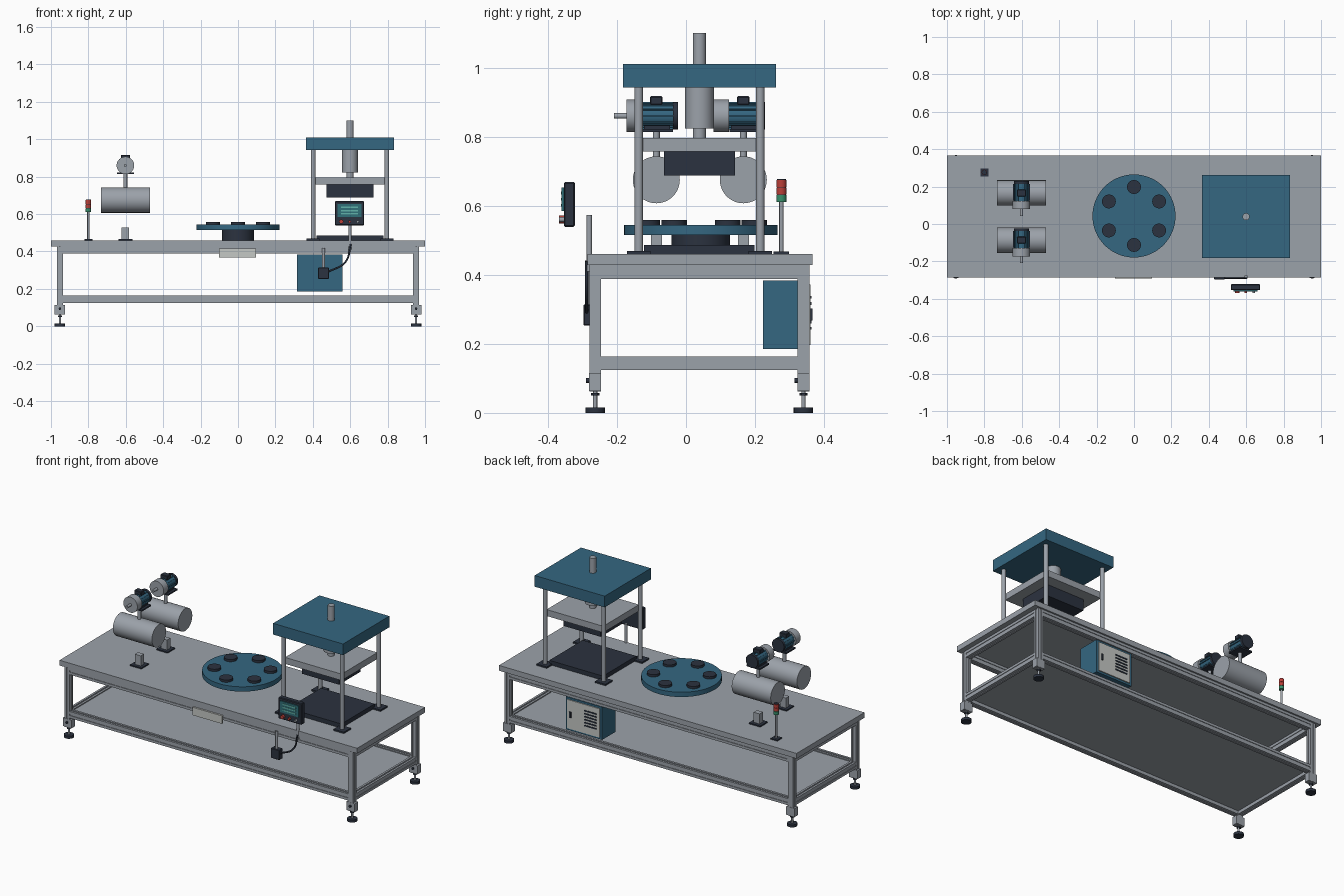
import bpy, bmesh, math
from mathutils import Matrix, Vector

if "Cube" in bpy.data.objects:
    bpy.data.objects.remove(bpy.data.objects["Cube"], do_unlink=True)


def material(name, r, g, b):
    m = bpy.data.materials.new(name)
    m.use_nodes = True
    m.diffuse_color = (r, g, b, 1)
    m.node_tree.nodes["Principled BSDF"].inputs["Base Color"].default_value = (r, g, b, 1)
    return m


STEEL = material("steel grey", 0.33, 0.36, 0.40)
BLUE = material("machine blue", 0.035, 0.135, 0.22)
DARK = material("dark slate", 0.024, 0.032, 0.05)
PALE = material("pale panel", 0.56, 0.58, 0.56)
RED = material("signal red", 0.5, 0.05, 0.04)
GREEN = material("signal green", 0.04, 0.28, 0.15)
SCREEN = material("screen teal", 0.03, 0.16, 0.19)
TEXT = material("screen mint", 0.12, 0.45, 0.40)


def finish(name, bm, mat, smooth=False):
    bmesh.ops.recalc_face_normals(bm, faces=bm.faces)
    me = bpy.data.meshes.new(name)
    bm.to_mesh(me)
    bm.free()
    me.materials.append(mat)
    ob = bpy.data.objects.new(name, me)
    bpy.context.collection.objects.link(ob)
    if smooth:
        bpy.ops.object.select_all(action='DESELECT')
        ob.select_set(True)
        bpy.context.view_layer.objects.active = ob
        bpy.ops.object.shade_smooth_by_angle(angle=math.radians(35))
    return ob


def box(name, x, y, z, mat, bevel=0):
    """Box from (low, high) ranges along each axis."""
    bm = bmesh.new()
    bmesh.ops.create_cube(bm, size=1)
    for v in bm.verts:
        v.co = Vector([(a + b) / 2 + c * (b - a) for (a, b), c in zip((x, y, z), v.co)])
    if bevel:
        bmesh.ops.bevel(bm, geom=bm.edges[:], offset=bevel, segments=1, affect='EDGES')
    return finish(name, bm, mat)


def around(c, half):
    return (c - half, c + half)


AXES = {'Z': Matrix(), 'X': Matrix.Rotation(math.pi / 2, 4, 'Y'),
        'Y': Matrix.Rotation(-math.pi / 2, 4, 'X')}


def rod(name, center, r, lo, hi, mat, axis='Z', sides=40):
    """Cylinder along an axis; center gives the other two coordinates in order."""
    pos = list(center)
    pos.insert('XYZ'.index(axis), (lo + hi) / 2)
    bm = bmesh.new()
    bmesh.ops.create_cone(bm, cap_ends=True, segments=sides, radius1=r, radius2=r,
                          depth=hi - lo, matrix=Matrix.Translation(pos) @ AXES[axis])
    return finish(name, bm, mat, True)


def slotted_bar(name, center, w, h, lo, hi, axis):
    """Aluminium extrusion with a T-slot on each side."""
    quarter = [(0.5, -0.5), (0.5, -0.12), (0.4, -0.12), (0.4, 0.12), (0.5, 0.12)]
    bm = bmesh.new()
    ring = []
    for k in range(4):
        turn = Matrix.Rotation(k * math.pi / 2, 2)
        for p in quarter:
            a, b = turn @ Vector(p)
            co = [center[0] + a * w, center[1] + b * h]
            co.insert('XYZ'.index(axis), lo)
            ring.append(bm.verts.new(co))
    face = bm.faces.new(ring)
    out = bmesh.ops.extrude_face_region(bm, geom=[face])
    move = Vector([hi - lo if a == axis else 0 for a in 'XYZ'])
    bmesh.ops.translate(bm, vec=move,
                        verts=[v for v in out['geom'] if isinstance(v, bmesh.types.BMVert)])
    return finish(name, bm, STEEL)


# Table and frame
FRONT, BACK, SIDE = -0.263, 0.34, 0.952
box("table_top", (-1, 1), (-0.285, 0.367), (0.428, 0.46), STEEL)
box("lower_shelf", (-0.945, 0.945), (-0.255, 0.332), (0.146, 0.158), STEEL)
for zc in (0.408, 0.144):
    for y in (FRONT, BACK):
        slotted_bar("long_rail", (y, zc), 0.034, 0.04, -SIDE + 0.017, SIDE - 0.017, 'X')
    for x in (-SIDE, SIDE):
        slotted_bar("cross_rail", (x, zc), 0.034, 0.04, FRONT + 0.017, BACK - 0.017, 'Y')
for x in (-SIDE, SIDE):
    for y in (FRONT, BACK):
        slotted_bar("leg", (x, y), 0.034, 0.034, 0.062, 0.428, 'Z')
        box("foot_bracket", around(x, 0.028), around(y, 0.0175), (0.064, 0.115), STEEL)
        rod("bracket_bolt", (x, 0.094), 0.007, y - 0.026, y, DARK, 'Y', 12)
        rod("foot_stem", (x, y), 0.006, 0.01, 0.07, STEEL, sides=16)
        rod("foot_nut", (x, y), 0.012, 0.05, 0.057, DARK, sides=6)
        rod("foot_pad", (x, y), 0.028, 0, 0.016, DARK)
box("label_plate", (-0.102, 0.096), (-0.291, -0.279), (0.369, 0.417), PALE)

# Press
PX, PY = 0.599, 0.039
box("press_head", around(PX, 0.235), around(PY, 0.222), (0.942, 1.01), BLUE)
rod("ram_rod", (PX, PY), 0.019, 0.79, 1.1, STEEL)
rod("ram_cylinder", (PX, PY), 0.042, 0.823, 0.945, STEEL)
box("moving_plate", around(PX, 0.19), around(PY, 0.172), (0.757, 0.796), STEEL)
box("upper_die", around(PX, 0.125), around(PY, 0.103), (0.688, 0.757), DARK)
box("press_bed", around(PX, 0.18), around(PY, 0.16), (0.46, 0.486), DARK)
for sx in (-1, 1):
    for sy in (-1, 1):
        x, y = PX + sx * 0.197, PY + sy * 0.176
        rod("press_post", (x, y), 0.0125, 0.46, 0.945, STEEL, sides=24)
        box("post_foot", around(x, 0.035), around(y, 0.034), (0.46, 0.469), DARK)

# Rotary table
TY = 0.043
rod("turntable_hub", (0, TY), 0.085, 0.46, 0.516, DARK, sides=48)
rod("turntable_disc", (0, TY), 0.222, 0.515, 0.544, BLUE, sides=64)
for k in range(6):
    a = math.radians(30 + 60 * k)
    rod("station_puck", (0.155 * math.cos(a), TY + 0.155 * math.sin(a)), 0.037,
        0.54, 0.558, DARK, sides=32)

# Drums, pedestals and motors
DX = -0.602
for y in (-0.086, 0.166):
    rod("drum", (y, 0.675), 0.068, -0.733, -0.471, STEEL, 'X', 48)
    box("pedestal_foot", around(DX, 0.038), around(y, 0.036), (0.46, 0.467), DARK)
    box("pedestal", around(DX, 0.02), around(y, 0.016), (0.465, 0.528), STEEL)
    mz = 0.86
    rod("motor_shaft", (DX, mz), 0.008, y - 0.123, y - 0.08, STEEL, 'Y', 16)
    rod("motor_flange", (DX, mz), 0.047, y - 0.087, y - 0.042, STEEL, 'Y')
    rod("motor_body", (DX, mz), 0.035, y - 0.042, y + 0.05, BLUE, 'Y')
    rod("motor_fan_cover", (DX, mz), 0.04, y + 0.048, y + 0.063, DARK, 'Y')
    for k in range(12):
        fin = box("motor_fin", (-0.002, 0.002), (y - 0.042, y + 0.048), (0.033, 0.04), BLUE)
        fin.matrix_world = Matrix.Translation((DX, 0, mz)) @ Matrix.Rotation(k * math.pi / 6, 4, 'Y')
    box("terminal_box", around(DX, 0.024), around(y, 0.018), (0.892, 0.917), DARK, 0.003)
    box("motor_foot", around(DX, 0.045), (y - 0.04, y + 0.048), (0.813, 0.822), DARK)
    box("motor_foot_web", around(DX, 0.03), (y - 0.035, y + 0.04), (0.82, 0.832), DARK)
    rod("motor_stand", (DX, y), 0.01, 0.735, 0.815, STEEL, sides=16)

# Signal tower
tower = (-0.8, 0.276)
box("tower_foot", around(-0.8, 0.022), around(0.276, 0.022), (0.46, 0.467), DARK)
rod("tower_pole", tower, 0.006, 0.46, 0.615, STEEL, sides=16)
for k, (mat, name) in enumerate([(GREEN, "green_lamp"), (RED, "middle_lamp"), (RED, "top_lamp")]):
    z = 0.611 + 0.0215 * k
    rod(name, tower, 0.0145, z, z + 0.02, mat, sides=24)
    rod("lamp_divider", tower, 0.013, z + 0.018, z + 0.023, DARK, sides=24)

# Operator panel
box("operator_panel", around(PX - 0.003, 0.078), (-0.354, -0.322), (0.539, 0.669), DARK, 0.004)
box("panel_screen", around(PX - 0.003, 0.063), (-0.36, -0.35), (0.584, 0.653), SCREEN)
for k in range(3):
    box("screen_line", around(PX - 0.003, 0.045), (-0.362, -0.358),
        around(0.637 - 0.018 * k, 0.004), TEXT)
for x, mat, r in ((0.552, RED, 0.011), (0.597, RED, 0.007), (0.64, STEEL, 0.007)):
    rod("panel_button", (x, 0.56), r, -0.368, -0.352, mat, 'Y', 20)
rod("panel_post", (PX, -0.28), 0.008, 0.41, 0.573, STEEL, sides=16)

# Junction box, conduit and cable
rod("conduit", (0.457, -0.282), 0.008, 0.31, 0.42, STEEL, sides=16)
box("junction_box", around(0.457, 0.029), (-0.297, -0.262), (0.253, 0.314), DARK, 0.003)
curve = bpy.data.curves.new("cable", 'CURVE')
curve.dimensions = '3D'
curve.bevel_depth = 0.005
curve.bevel_resolution = 2
spline = curve.splines.new('BEZIER')
path = [(0.603, 0.44), (0.575, 0.345), (0.48, 0.29)]
spline.bezier_points.add(len(path) - 1)
for p, (x, z) in zip(spline.bezier_points, path):
    p.co = (x, -0.288, z)
    p.handle_left_type = p.handle_right_type = 'AUTO'
curve.materials.append(DARK)
bpy.context.collection.objects.link(bpy.data.objects.new("cable", curve))

# Electrical cabinet
box("cabinet", (0.316, 0.56), (0.223, 0.354), (0.185, 0.384), BLUE)
box("cabinet_door", (0.33, 0.546), (0.35, 0.36), (0.197, 0.372), PALE)
for k in range(6):
    box("door_vent", (0.35, 0.43), (0.356, 0.363), around(0.245 + 0.018 * k, 0.004), DARK)
box("door_handle", around(0.525, 0.006), (0.356, 0.366), around(0.285, 0.018), DARK)
